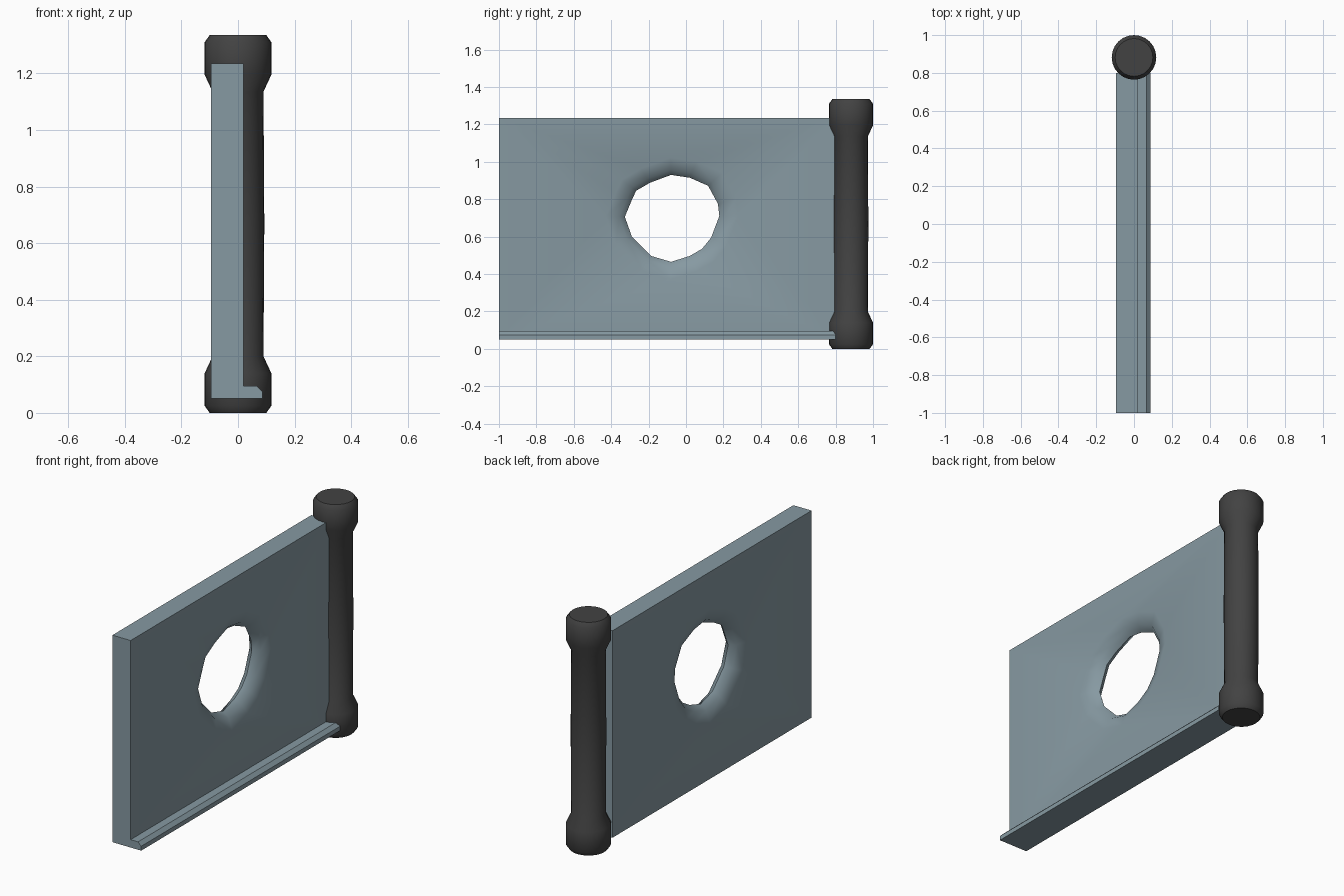
import bpy, bmesh, math

if "Cube" in bpy.data.objects:
    bpy.data.objects.remove(bpy.data.objects["Cube"])


def material(name, rgb):
    m = bpy.data.materials.new(name)
    m.diffuse_color = (*rgb, 1)
    m.use_nodes = True
    m.node_tree.nodes["Principled BSDF"].inputs["Base Color"].default_value = m.diffuse_color
    return m


BLUE = material("blue_grey", (0.24, 0.32, 0.36))
DARK = material("charcoal", (0.055, 0.055, 0.055))


def finish(bm, name, mat, angle):
    bmesh.ops.recalc_face_normals(bm, faces=bm.faces[:])
    me = bpy.data.meshes.new(name)
    bm.to_mesh(me)
    bm.free()
    ob = bpy.data.objects.new(name, me)
    bpy.context.collection.objects.link(ob)
    me.materials.append(mat)
    bpy.ops.object.select_all(action='DESELECT')
    ob.select_set(True)
    bpy.context.view_layer.objects.active = ob
    bpy.ops.object.shade_smooth_by_angle(angle=math.radians(angle))


def loop_edges(bm, ring):
    out = []
    for a, b in zip(ring, ring[1:] + ring[:1]):
        out.append(bm.edges.get((a, b)) or bm.edges.new((a, b)))
    return out


def bridge(bm, r1, r2):
    n = len(r1)
    for i in range(n):
        j = (i + 1) % n
        bm.faces.new((r1[i], r1[j], r2[j], r2[i]))


# wall panel with an uneven hole whose rim thins to an edge mid-thickness
X0, X1, Y0, Y1, Z0, Z1 = -0.095, 0.02, -1.0, 0.8, 0.05, 1.235
HOLE = [(-0.08, 0.93), (0.02, 0.915), (0.118, 0.872), (0.171, 0.775),
        (0.178, 0.71), (0.134, 0.594), (0.086, 0.535), (0.021, 0.497),
        (-0.08, 0.465), (-0.187, 0.497), (-0.289, 0.599), (-0.327, 0.706),
        (-0.289, 0.797), (-0.267, 0.845), (-0.193, 0.888)]
CY, CZ, MID = -0.075, 0.7, (X0 + X1) / 2

bm = bmesh.new()


def hole_ring(x, s):
    return [bm.verts.new((x, CY + (y - CY) * s, CZ + (z - CZ) * s)) for y, z in HOLE]


knife = hole_ring(MID, 1.0)
outer = []
for x in (X0, X1):
    rect = [bm.verts.new((x, y, z)) for y, z in
            ((Y0, Z0), (Y1, Z0), (Y1, Z1), (Y0, Z1))]
    rim = hole_ring(x, 1.4)
    lip = hole_ring(x + (MID - x) * 0.4, 1.12)
    bmesh.ops.triangle_fill(bm, use_beauty=True,
                            edges=loop_edges(bm, rect) + loop_edges(bm, rim))
    bridge(bm, rim, lip)
    bridge(bm, lip, knife)
    outer.append(rect)
bridge(bm, *outer)
finish(bm, "wall_panel", BLUE, 50)

# ledge along the foot of the wall
bm = bmesh.new()
ends = [[bm.verts.new((x, y, z)) for x, z in
         ((0.02, 0.05), (0.087, 0.05), (0.087, 0.075), (0.067, 0.095), (0.02, 0.095))]
        for y in (Y0, Y1)]
for e in ends:
    bm.faces.new(e)
bridge(bm, *ends)
finish(bm, "foot_ledge", BLUE, 30)

# round end post with thicker caps, turned from a mirrored profile
H, SIDES, PY = 1.335, 24, 0.882
half = [(0.1, 0), (0.118, 0.025), (0.118, 0.14), (0.09, 0.2)]
profile = half + [(0.093, H / 2)] + [(r, H - z) for r, z in reversed(half)]
bm = bmesh.new()
rings = []
for r, z in profile:
    rings.append([bm.verts.new((r * math.cos(2 * math.pi * i / SIDES),
                                PY + r * math.sin(2 * math.pi * i / SIDES), z))
                  for i in range(SIDES)])
for a, b in zip(rings, rings[1:]):
    bridge(bm, a, b)
bm.faces.new(rings[0])
bm.faces.new(rings[-1])
finish(bm, "end_post", DARK, 40)
